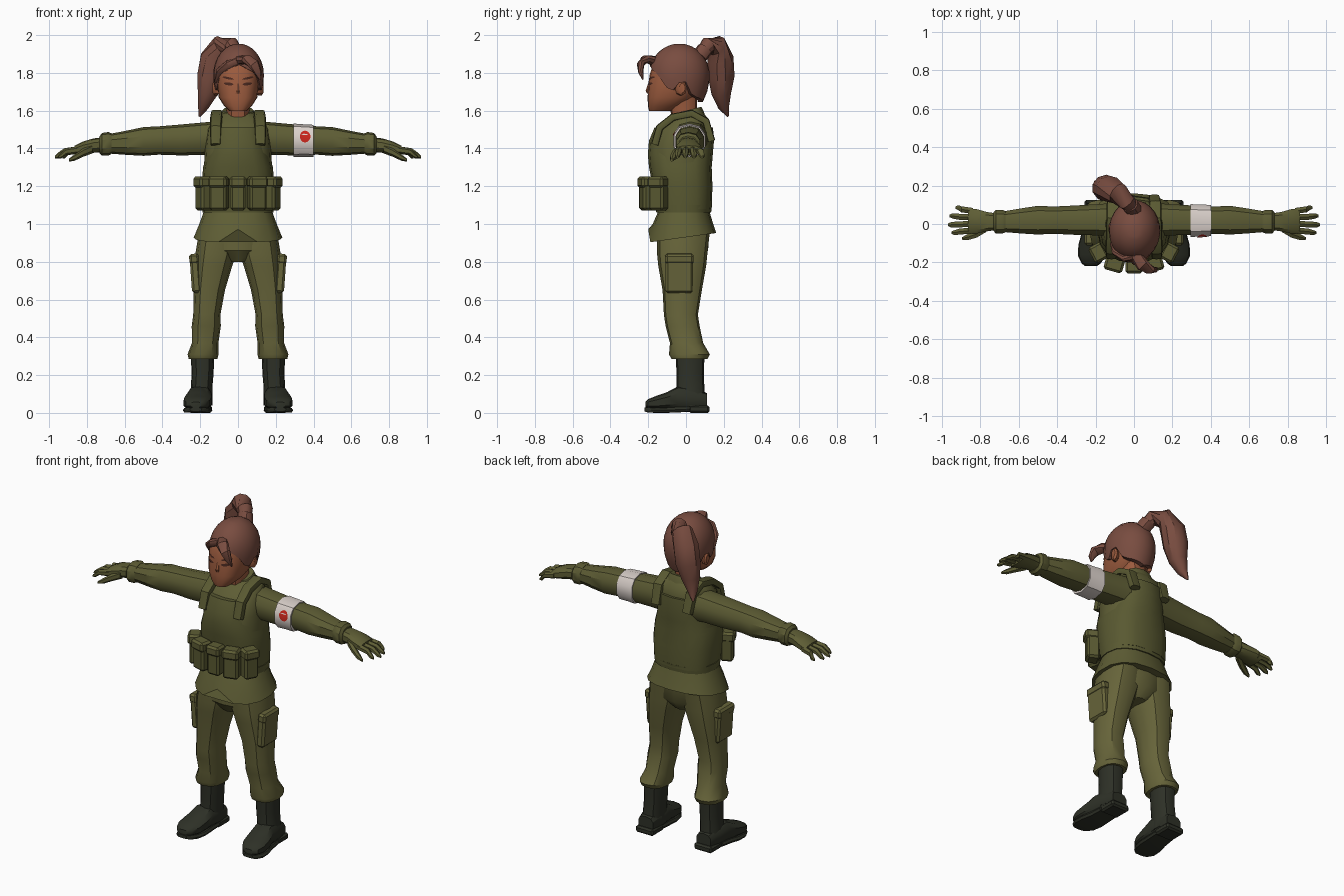
import bpy, bmesh, math
from mathutils import Vector, Matrix
from mathutils.bvhtree import BVHTree


def material(name, r, g, b):
    m = bpy.data.materials.new(name)
    m.diffuse_color = (r, g, b, 1)
    return m


JACKET = material("olive_jacket", .112, .110, .035)
PANTS = material("olive_trousers", .135, .128, .042)
VEST = material("olive_vest", .100, .100, .031)
SKIN = material("skin", .33, .105, .048)
HAIR = material("brown_hair", .19, .073, .051)
BOOT = material("dark_boot", .027, .030, .020)
WHITE = material("white_cloth", .72, .65, .61)
RED = material("red", .60, .02, .012)
BROW = material("dark_brown", .07, .022, .014)


def finish(name, bm, mat, angle=35):
    bmesh.ops.recalc_face_normals(bm, faces=bm.faces[:])
    me = bpy.data.meshes.new(name)
    bm.to_mesh(me)
    bm.free()
    me.materials.append(mat)
    ob = bpy.data.objects.new(name, me)
    bpy.context.collection.objects.link(ob)
    bpy.ops.object.select_all(action='DESELECT')
    bpy.context.view_layer.objects.active = ob
    ob.select_set(True)
    bpy.ops.object.shade_smooth_by_angle(angle=math.radians(angle))
    return ob


def spow(v, e):
    return math.copysign(abs(v) ** e, v)


def skin_rings(bm, rows):
    for r0, r1 in zip(rows, rows[1:]):
        for i in range(len(r0)):
            j = (i + 1) % len(r0)
            bm.faces.new((r0[i], r0[j], r1[j], r1[i]))


def loft(name, rings, mat, n=12, axis='z', p=2.4, s=1, edit=None):
    """Skin closed rings (x, y, z, half_a, half_b) set across an axis or a path."""
    frames = {'z': ((1, 0, 0), (0, 1, 0)), 'x': ((0, 1, 0), (0, 0, 1)), 'y': ((1, 0, 0), (0, 0, 1))}
    bm = bmesh.new()
    rows = []
    for k, (x, y, z, a, b) in enumerate(rings):
        if axis == 'path':
            t = Vector(rings[min(k + 1, len(rings) - 1)][:3]) - Vector(rings[max(k - 1, 0)][:3])
            t.normalize()
            u = (Vector((1, 0, 0)) - t * t.x).normalized()
            v = t.cross(u)
        else:
            u, v = map(Vector, frames[axis])
        row = []
        for i in range(n):
            w = math.tau * i / n - math.pi / 2
            q = Vector((x, y, z)) + u * a * spow(math.cos(w), 2 / p) + v * b * spow(math.sin(w), 2 / p)
            row.append(bm.verts.new((q.x * s, q.y, q.z)))
        rows.append(row)
    skin_rings(bm, rows)
    bm.faces.new(rows[0])
    bm.faces.new(rows[-1])
    if edit:
        edit(rows)
    return finish(name, bm, mat)


def box(name, loc, size, mat, rz=0, ry=0, bevel=.012):
    bm = bmesh.new()
    bmesh.ops.create_cube(bm, size=1)
    m = Matrix.Translation(loc) @ Matrix.Rotation(rz, 4, 'Z') @ Matrix.Rotation(ry, 4, 'Y')
    bmesh.ops.scale(bm, vec=size, verts=bm.verts)
    bmesh.ops.bevel(bm, geom=bm.edges[:], offset=bevel, segments=1, affect='EDGES')
    bmesh.ops.transform(bm, matrix=m, verts=bm.verts)
    return finish(name, bm, mat, 25)


def decal(name, target, cx, cz, w, h, mat, tilt=0, cols=6):
    """Thin lens-shaped patch laid on the front surface of a part."""
    src = bmesh.new()
    src.from_mesh(target.data)
    tree = BVHTree.FromBMesh(src)
    bm = bmesh.new()
    rows = []
    for k in range(cols + 1):
        t = 2 * k / cols - 1
        half = h / 2 * max(.2, math.sqrt(1 - t * t))
        col = []
        for d in (-half, 0, half):
            x, z = cx + t * w / 2, cz + d + tilt * t * w / 2
            hit = tree.ray_cast(Vector((x, -1, z)), Vector((0, 1, 0)))[0]
            col.append(bm.verts.new((x, (hit.y if hit else cx) - .004, z)))
        rows.append(col)
    for c0, c1 in zip(rows, rows[1:]):
        for i in range(2):
            bm.faces.new((c0[i], c1[i], c1[i + 1], c0[i + 1]))
    src.free()
    return finish(name, bm, mat)


# --- jacket, skirt, belt and vest
loft("jacket_torso", [(0, -.012, 1.03, .178, .13), (0, -.012, 1.12, .178, .14), (0, -.03, 1.3, .18, .15),
     (0, -.03, 1.42, .175, .155), (0, -.01, 1.5, .165, .14), (0, .015, 1.555, .14, .105),
     (0, .02, 1.59, .085, .07)], JACKET, 16)


def shape_hem(rows):
    for v in rows[0]:
        v.co.z += .14 * v.co.y
    rows[0][0].co.z += .07          # slit at the front


loft("jacket_skirt", [(0, -.02, .93, .235, .18), (0, -.016, 1.0, .205, .16), (0, -.012, 1.06, .183, .138)],
     JACKET, 16, edit=shape_hem)
loft("belt", [(0, -.012, 1.06, .188, .145), (0, -.012, 1.1, .19, .15)], VEST, 16)
loft("vest", [(0, -.014, 1.08, .185, .15), (0, -.018, 1.2, .192, .158), (0, -.03, 1.3, .185, .166),
     (0, -.03, 1.37, .163, .172), (0, -.024, 1.44, .15, .172), (0, -.012, 1.51, .142, .155)], VEST, 16, p=2.6)
loft("collar", [(0, .012, 1.53, .115, .1), (0, .012, 1.57, .095, .083), (0, .012, 1.6, .082, .07),
     (0, .012, 1.6, .06, .055)], JACKET, 12,
     edit=lambda rows: [setattr(v.co, 'z', v.co.z + .25 * v.co.y) for r in rows[1:] for v in r])
decal("open_collar", bpy.data.objects["collar"], 0, 1.555, .05, .045, SKIN)
for s in (1, -1):
    loft("vest_strap", [(.118, -.165, 1.42, .028, .02), (.118, -.14, 1.51, .03, .02), (.115, -.07, 1.565, .032, .02),
         (.112, .03, 1.585, .032, .02), (.11, .105, 1.545, .032, .02), (.105, .135, 1.44, .03, .02)],
         VEST, 8, 'path', 4, s)

# --- ammunition style pouches around the front
for x, y, rz, w in ((0, -.21, 0, .082), (.1, -.2, 16, .092), (-.1, -.2, -16, .092),
                    (.178, -.145, 62, .085), (-.178, -.145, -62, .085)):
    r = math.radians(rz)
    box("pouch", (x, y, 1.155), (w, .075, .165), VEST, r)
    box("pouch_flap", (x + .008 * math.sin(r), y - .008 * math.cos(r), 1.222), (w + .008, .08, .058), JACKET, r)

# --- arms, cuffs and gloves
for s in (1, -1):
    loft("sleeve", [(.1, .025, 1.455, .09, .09), (.18, .022, 1.452, .085, .086), (.3, .02, 1.445, .08, .082),
         (.42, .02, 1.442, .074, .075), (.5, .02, 1.437, .078, .076), (.59, .016, 1.43, .068, .064),
         (.68, .012, 1.425, .056, .052)], JACKET, 10, 'x', s=s)
    loft("cuff", [(.67, .012, 1.425, .058, .055), (.685, .012, 1.425, .064, .062), (.72, .012, 1.422, .064, .06),
         (.732, .012, 1.42, .05, .046)], JACKET, 10, 'x', s=s)
    loft("glove_palm", [(.71, .012, 1.42, .044, .04), (.765, .012, 1.415, .052, .038),
         (.82, .014, 1.403, .066, .034), (.865, .016, 1.39, .066, .025)], JACKET, 10, 'x', 2.6, s)
    for y0, y1, tip in ((.068, .085, .93), (.034, .042, .962), (0, -.004, .97), (-.034, -.045, .95)):
        m = (.85 + tip) / 2 + .01
        loft("finger", [(.84, y0, 1.393, .018, .02), (m, (y0 + y1) / 2, 1.383, .018, .018),
             (tip - .015, y1, 1.362, .015, .014), (tip, y1, 1.354, .007, .007)], JACKET, 6, 'x', 2, s)
    loft("thumb", [(.77, -.02, 1.4, .025, .026), (.82, -.052, 1.378, .022, .022),
         (.865, -.068, 1.352, .018, .017), (.895, -.075, 1.338, .008, .008)], JACKET, 6, 'x', 2, s)

# --- armband on one sleeve
band = loft("armband", [(.295, .018, 1.443, .089, .089), (.345, .018, 1.442, .087, .086),
            (.4, .018, 1.44, .085, .085)], WHITE, 10, 'x')
decal("armband_mark", band, .355, 1.463, .056, .062, RED, cols=8)

# --- trousers
loft("pelvis", [(0, -.018, .8, .05, .09), (0, -.018, .86, .16, .135), (0, -.016, .97, .19, .14)], PANTS, 14)
for s in (1, -1):
    loft("trouser_leg", [(.108, -.015, .95, .1, .14), (.118, -.02, .84, .108, .133), (.13, -.02, .78, .1, .127),
         (.152, -.02, .65, .083, .104), (.165, -.027, .52, .072, .09), (.168, -.018, .46, .077, .09),
         (.174, .003, .37, .07, .088), (.185, .018, .31, .082, .108), (.185, .018, .285, .076, .095)],
         PANTS, 12, s=s)
    box("cargo_pocket", (s * .225, -.035, .735), (.05, .145, .2), PANTS, ry=s * .07)
    box("cargo_flap", (s * .232, -.035, .815), (.052, .152, .055), PANTS, ry=s * .07)

    # boots
    loft("boot_shaft", [(.187, .022, .3, .062, .076), (.188, .022, .2, .058, .072), (.193, .024, .13, .057, .074),
         (.198, .024, .04, .062, .08)], BOOT, 12, s=s)
    loft("boot_foot", [(.196, .11, .06, .05, .045), (.199, .04, .07, .064, .06), (.204, -.04, .077, .066, .065),
         (.212, -.1, .062, .074, .048), (.218, -.16, .052, .072, .037), (.222, -.2, .047, .054, .026),
         (.223, -.215, .043, .03, .015)], BOOT, 10, 'y', 2.8, s)
    loft("boot_sole", [(.202, .02, .02, .064, .014), (.206, -.05, .017, .068, .015), (.213, -.11, .014, .077, .014),
         (.219, -.165, .014, .073, .014), (.223, -.205, .016, .05, .013), (.224, -.22, .018, .03, .01)],
         BOOT, 8, 'y', 6, s)
    box("boot_heel", (s * .198, .07, .02), (.12, .11, .04), BOOT, bevel=.01)

# --- head, neck, ears and face
loft("neck", [(0, -.005, 1.5, .06, .065), (0, -.012, 1.6, .06, .07), (0, -.02, 1.68, .07, .08)], SKIN, 12)
head = loft("head", [(0, -.135, 1.598, .045, .06), (0, -.115, 1.625, .074, .087), (0, -.08, 1.67, .102, .123),
            (0, -.05, 1.74, .112, .15), (0, -.042, 1.79, .114, .15), (0, -.035, 1.86, .11, .135),
            (0, -.03, 1.91, .07, .08)], SKIN, 20, p=2.5)
for s in (1, -1):
    loft("ear", [(.105, -.03, 1.715, .028, .036), (.125, -.022, 1.718, .027, .038),
         (.134, -.02, 1.72, .016, .026)], SKIN, 8, 'x', 2, s)
    decal("eye", head, s * .05, 1.742, .05, .016, BROW, s * .1)
    decal("eyebrow", head, s * .052, 1.772, .06, .012, BROW, s * .2)
loft("nose", [(0, -.19, 1.745, .009, .01), (0, -.198, 1.705, .013, .016), (0, -.196, 1.69, .014, .01)],
     SKIN, 6, p=2)

# --- hair cap with a hairline that varies around the head
HAIRLINE = ((0, 1.845), (40, 1.8), (58, 1.75), (72, 1.685), (84, 1.74), (100, 1.765), (118, 1.68), (180, 1.645))


def hairline(deg):
    for (a0, z0), (a1, z1) in zip(HAIRLINE, HAIRLINE[1:]):
        if deg <= a1:
            return z0 + (z1 - z0) * (deg - a0) / (a1 - a0)
    return HAIRLINE[-1][1]


bm = bmesh.new()
N, M, MID, TOP = 28, 8, 1.79, 1.955
rows = []
for k in range(M + 2):
    row = []
    for i in range(N):
        a = math.tau * i / N
        low = hairline(math.degrees(min(a, math.tau - a)))
        t = min(k / M, 1)
        z = TOP - .003 - (TOP - .003 - low) * t ** 1.6
        f = math.sqrt(max(0, 1 - ((z - MID) / (TOP - MID if z > MID else .23)) ** 2))
        f *= .78 if k > M else 1
        row.append(bm.verts.new((.003 + .134 * f * math.sin(a), -.035 - .16 * f * math.cos(a), z)))
    rows.append(row)
skin_rings(bm, rows)
bm.faces.new(rows[0])
finish("hair_cap", bm, HAIR)

# --- fringe locks, hair tie and ponytail
loft("fringe_lock", [(.01, -.165, 1.865, .03, .025), (.045, -.215, 1.872, .035, .022), (.085, -.24, 1.845, .03, .02),
     (.105, -.24, 1.805, .02, .014), (.118, -.228, 1.765, .005, .004)], HAIR, 8, 'path')
loft("fringe_side", [(.01, -.17, 1.865, .02, .02), (-.05, -.175, 1.845, .025, .018), (-.095, -.145, 1.81, .022, .016),
     (-.12, -.1, 1.75, .006, .006)], HAIR, 8, 'path')
loft("hair_tie", [(.0, .07, 1.885, .042, .042), (-.02, .1, 1.925, .042, .042)], HAIR, 10, 'path')
loft("ponytail", [(-.005, .08, 1.9, .032, .032), (-.035, .115, 1.945, .046, .045), (-.085, .16, 1.945, .06, .058),
     (-.128, .182, 1.875, .075, .07), (-.145, .187, 1.78, .075, .07), (-.163, .187, 1.69, .054, .052),
     (-.185, .2, 1.62, .029, .03), (-.203, .222, 1.57, .006, .006)], HAIR, 10, 'path', 2)
